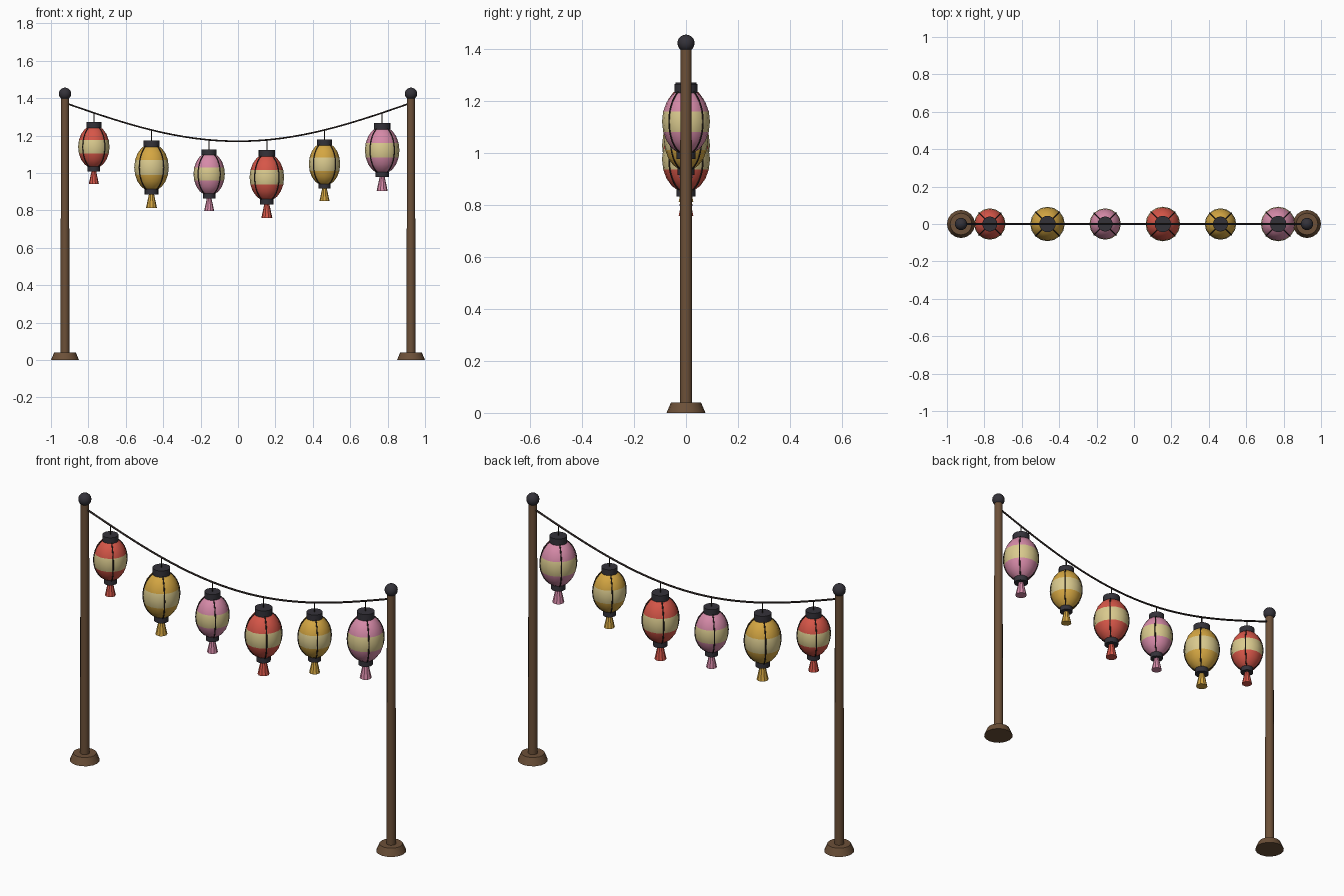
import bpy, math
from math import sin, cos, pi

if "Cube" in bpy.data.objects:
    bpy.data.objects.remove(bpy.data.objects["Cube"])


def material(name, r, g, b):
    m = bpy.data.materials.new(name)
    lin = [((c / 255 + 0.055) / 1.055) ** 2.4 for c in (r, g, b)]
    m.diffuse_color = (*lin, 1)
    m.use_nodes = True
    m.node_tree.nodes["Principled BSDF"].inputs["Base Color"].default_value = m.diffuse_color
    return m


WOOD = material("brown wood", 108, 80, 56)
DARK = material("dark metal", 52, 50, 57)
ROPE = material("dark rope", 46, 38, 36)
CREAM = material("cream paper", 218, 202, 142)
PAPERS = [("red", material("red paper", 214, 86, 72)),
          ("yellow", material("yellow paper", 212, 166, 66)),
          ("pink", material("pink paper", 214, 138, 168))]


def lathe(name, profile, loc, mats, seg=16, rule=None):
    """Spin (radius, height) points around z and cap both ends."""
    verts = [(r * cos(2 * pi * k / seg), r * sin(2 * pi * k / seg), z)
             for r, z in profile for k in range(seg)]
    faces = [(i * seg + k, i * seg + (k + 1) % seg,
              (i + 1) * seg + (k + 1) % seg, (i + 1) * seg + k)
             for i in range(len(profile) - 1) for k in range(seg)]
    faces.append(tuple(reversed(range(seg))))
    faces.append(tuple(range((len(profile) - 1) * seg, len(profile) * seg)))
    me = bpy.data.meshes.new(name)
    me.from_pydata(verts, [], faces)
    for m in mats:
        me.materials.append(m)
    if rule:
        for p in me.polygons:
            p.material_index = rule(p.center)
    ob = bpy.data.objects.new(name, me)
    bpy.context.collection.objects.link(ob)
    ob.location = loc
    smooth(ob)
    return ob


def smooth(ob):
    bpy.ops.object.select_all(action='DESELECT')
    ob.select_set(True)
    bpy.context.view_layer.objects.active = ob
    bpy.ops.object.shade_smooth_by_angle(angle=math.radians(35))


def tube(name, paths, radius, mat, loc=(0, 0, 0)):
    cu = bpy.data.curves.new(name, 'CURVE')
    cu.dimensions = '3D'
    cu.bevel_depth = radius
    cu.bevel_resolution = 1
    cu.use_fill_caps = True
    for path in paths:
        sp = cu.splines.new('POLY')
        sp.points.add(len(path) - 1)
        for p, co in zip(sp.points, path):
            p.co = (*co, 1)
    cu.materials.append(mat)
    ob = bpy.data.objects.new(name, cu)
    bpy.context.collection.objects.link(ob)
    ob.location = loc
    return ob


def ellipse(rx, rz, n, limit):
    """Barrel profile from -limit to +limit (angles in degrees)."""
    a = [math.radians(-limit + 2 * limit * i / n) for i in range(n + 1)]
    return [(rx * cos(t), rz * sin(t)) for t in a]


def sag(x):
    return 1.375 - 0.205 * sin(pi * (x + 0.925) / 1.85)


# Posts with feet and ball finials
for side, x in (("left", -0.925), ("right", 0.925)):
    lathe(side + "_foot", [(0.075, 0), (0.058, 0.04)], (x, 0, 0), [WOOD])
    lathe(side + "_post", [(0.024, 0.02), (0.0215, 1.41)], (x, 0, 0), [WOOD], 12)
    lathe(side + "_finial", ellipse(0.033, 0.033, 10, 88), (x, 0, 1.424), [DARK])

# Sagging rope
tube("rope", [[(-0.925 + 1.85 * i / 32, 0, sag(-0.925 + 1.85 * i / 32))
               for i in range(33)]], 0.005, ROPE)

# Six lanterns, alternating small and large
for i in range(6):
    x = -0.925 + 1.85 * (i + 0.5) / 6
    s = 1.1 if i % 2 else 1.0
    colour, paper = PAPERS[i % 3]
    name = f"{colour}_lantern_{i + 1}"
    top = sag(x) - 0.05 * s
    mid = top - 0.132 * s
    c = (x, 0, mid)
    rx, rz = 0.084 * s, 0.116 * s
    # paper body with cream band round the middle
    lathe(name + "_body", ellipse(rx, rz, 8, 72), c, [paper, CREAM],
          rule=lambda p: 1 if abs(p.z) < 0.3 * rz else 0)
    # four thin ribs
    ribs = [[(r * cos(a), r * sin(a), z) for r, z in ellipse(rx, rz, 16, 66)]
            for a in (pi / 4 + k * pi / 2 for k in range(4))]
    tube(name + "_ribs", ribs, 0.0028 * s, ROPE, c)
    # caps, tassel and hanging string
    lathe(name + "_top_cap", [(0.04 * s, 0.094 * s), (0.04 * s, 0.132 * s)], c, [DARK])
    lathe(name + "_bottom_cap", [(0.033 * s, -0.131 * s), (0.033 * s, -0.1 * s)], c, [DARK])
    lathe(name + "_tassel", [(0.027 * s, -0.198 * s), (0.012 * s, -0.128 * s)],
          c, [paper], 10)
    tube(name + "_string", [[(x, 0, top - 0.01), (x, 0, sag(x))]], 0.003, ROPE)
